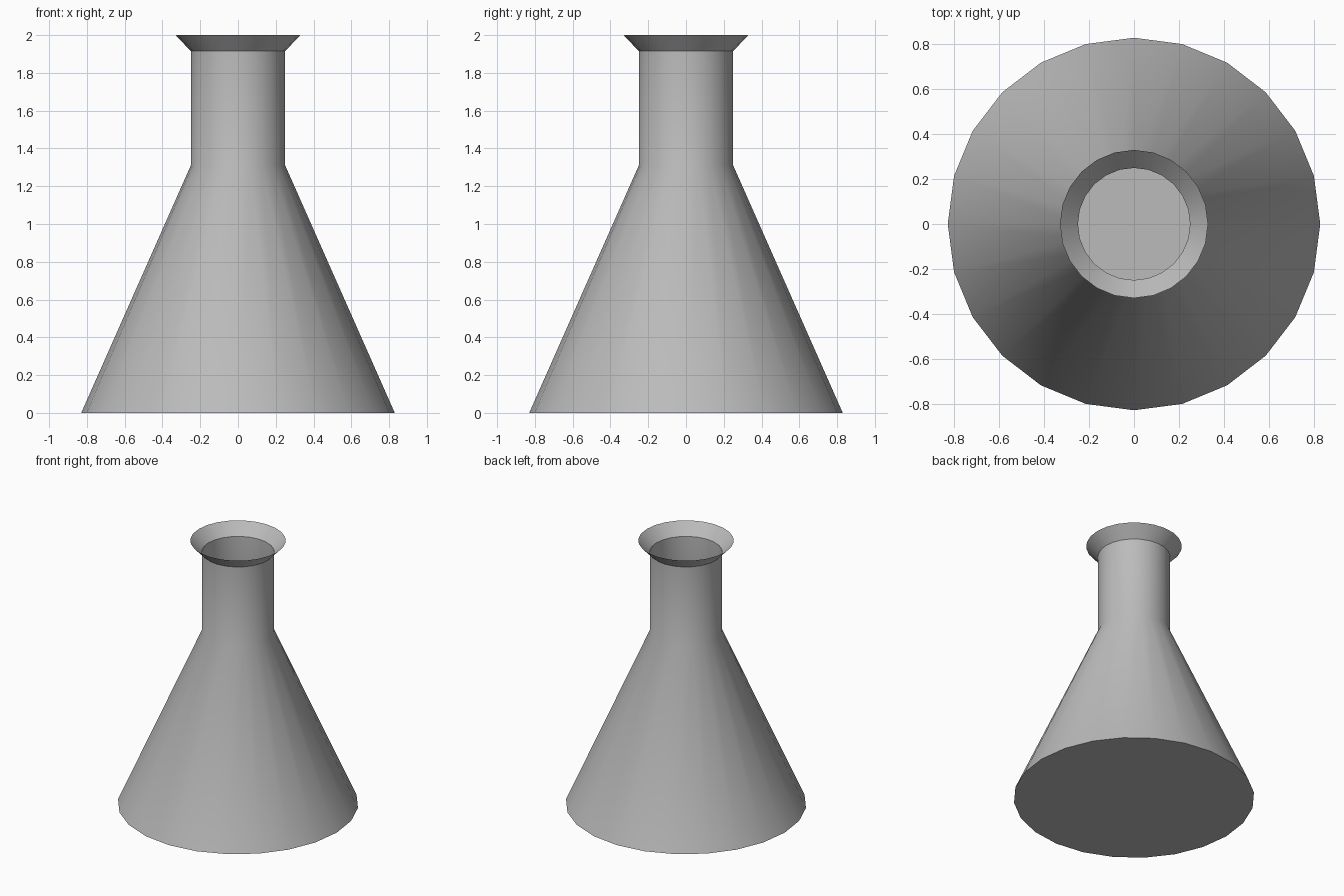
import bpy, bmesh, math

cube = bpy.data.objects.get("Cube")
if cube:
    bpy.data.objects.remove(cube, do_unlink=True)

SIDES = 24

# Single grey for the whole vessel
grey = bpy.data.materials.new("plain_grey")
grey.use_nodes = True
colour = (0.5, 0.5, 0.5, 1)
grey.diffuse_color = colour
grey.node_tree.nodes["Principled BSDF"].inputs["Base Color"].default_value = colour

# Profile as (radius, height): base edge, shoulder, neck top, flared lip
profile = [(0.83, 0), (0.25, 1.31), (0.25, 1.915), (0.33, 2)]

bm = bmesh.new()
rings = []
for radius, height in profile:
    rings.append([bm.verts.new((radius * math.cos(a), radius * math.sin(a), height))
                  for a in (math.tau * i / SIDES for i in range(SIDES))])

# Thin wall, open at the lip
for low, high in zip(rings, rings[1:]):
    for i in range(SIDES):
        j = (i + 1) % SIDES
        bm.faces.new((low[i], low[j], high[j], high[i]))

# Flat floor facing down
bm.faces.new(reversed(rings[0]))

mesh = bpy.data.meshes.new("conical_flask")
bm.to_mesh(mesh)
bm.free()
mesh.materials.append(grey)
flask = bpy.data.objects.new("conical_flask", mesh)
bpy.context.collection.objects.link(flask)

# Smooth sides with crisp base and lip edges
bpy.ops.object.select_all(action='DESELECT')
flask.select_set(True)
bpy.context.view_layer.objects.active = flask
bpy.ops.object.shade_smooth_by_angle(angle=math.radians(30))
